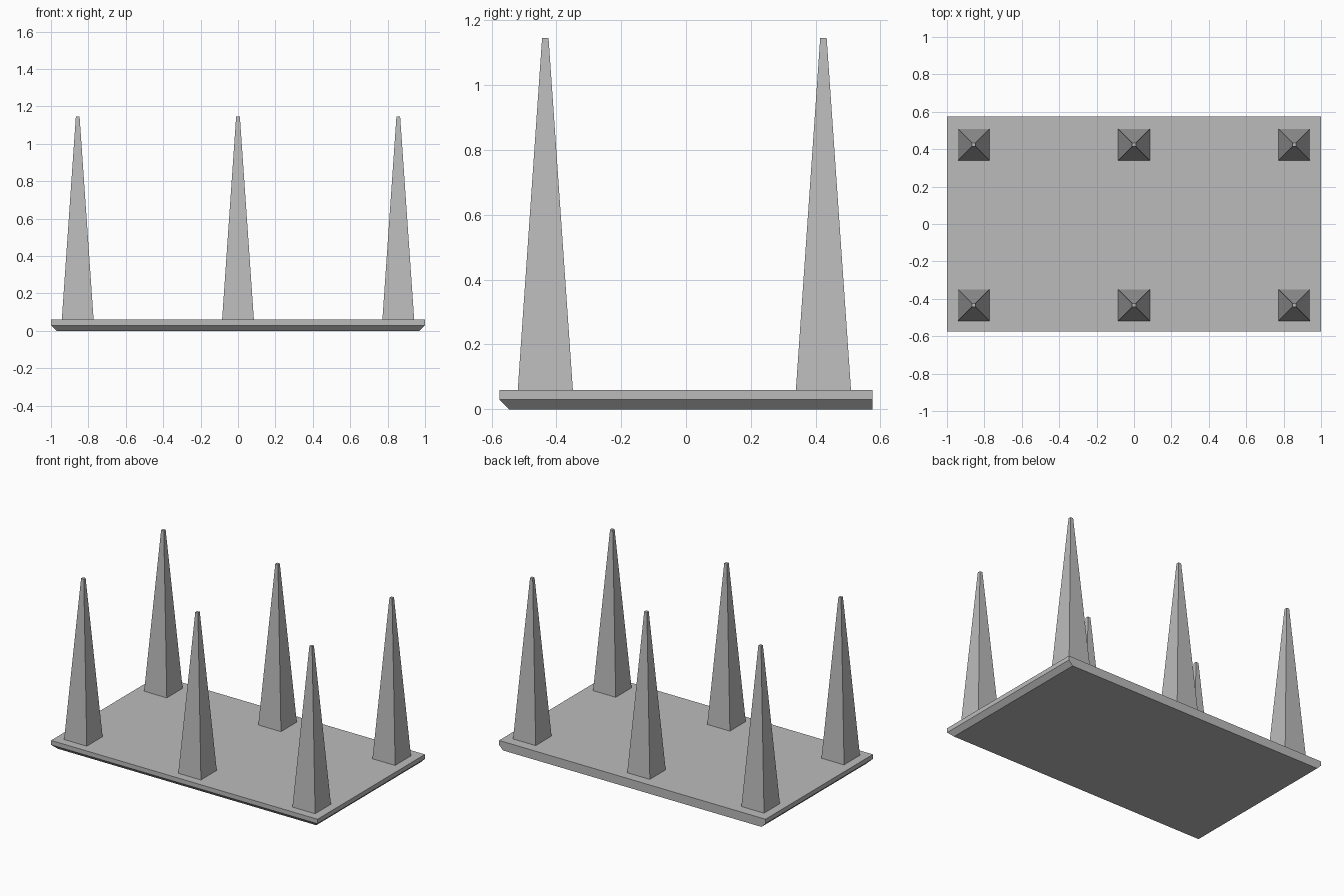
import bpy
import bmesh

cube = bpy.data.objects.get("Cube")
if cube:
    bpy.data.objects.remove(cube, do_unlink=True)

grey = bpy.data.materials.new("plain_grey")
grey.use_nodes = True
GREY = (0.5, 0.5, 0.5, 1.0)
grey.diffuse_color = GREY
grey.node_tree.nodes["Principled BSDF"].inputs["Base Color"].default_value = GREY


def frustum(bm, bottom, top, z0, z1):
    """Four-sided block between two (x0, x1, y0, y1) rectangles."""
    def ring(r, z):
        x0, x1, y0, y1 = r
        return [bm.verts.new((x, y, z)) for x, y in ((x0, y0), (x1, y0), (x1, y1), (x0, y1))]
    low, high = ring(bottom, z0), ring(top, z1)
    for i in range(4):
        j = (i + 1) % 4
        bm.faces.new((low[i], low[j], high[j], high[i]))
    bm.faces.new(low[::-1])
    return bm.faces.new(high)


def finish(name, bm):
    mesh = bpy.data.meshes.new(name)
    bmesh.ops.recalc_face_normals(bm, faces=bm.faces[:])
    bm.to_mesh(mesh)
    bm.free()
    mesh.materials.append(grey)
    obj = bpy.data.objects.new(name, mesh)
    bpy.context.collection.objects.link(obj)
    return obj


# Base plate: lower edge chamfered on the front and sides, square at the back
W, D, EDGE, TOP = 1.0, 0.576, 0.03, 0.06
bm = bmesh.new()
rim = frustum(bm, (-W + EDGE, W - EDGE, -D + EDGE, D), (-W, W, -D, D), 0, EDGE)
raised = bmesh.ops.extrude_face_region(bm, geom=[rim])["geom"]
bmesh.ops.translate(bm, vec=(0, 0, TOP - EDGE),
                    verts=[v for v in raised if isinstance(v, bmesh.types.BMVert)])
if rim.is_valid:
    bm.faces.remove(rim)
finish("base_plate", bm)

# Tapered square spikes in two rows of three
FOOT, TIP = 0.085, 0.01
for row, y in (("front", -0.434), ("back", 0.424)):
    for col, x in (("right", -0.857), ("middle", 0.0), ("left", 0.857)):
        bm = bmesh.new()
        frustum(bm, (-FOOT, FOOT, -FOOT, FOOT), (-TIP, TIP, -TIP, TIP), TOP, 1.145)
        finish(f"{row}_{col}_spike", bm).location = (x, y, 0)
